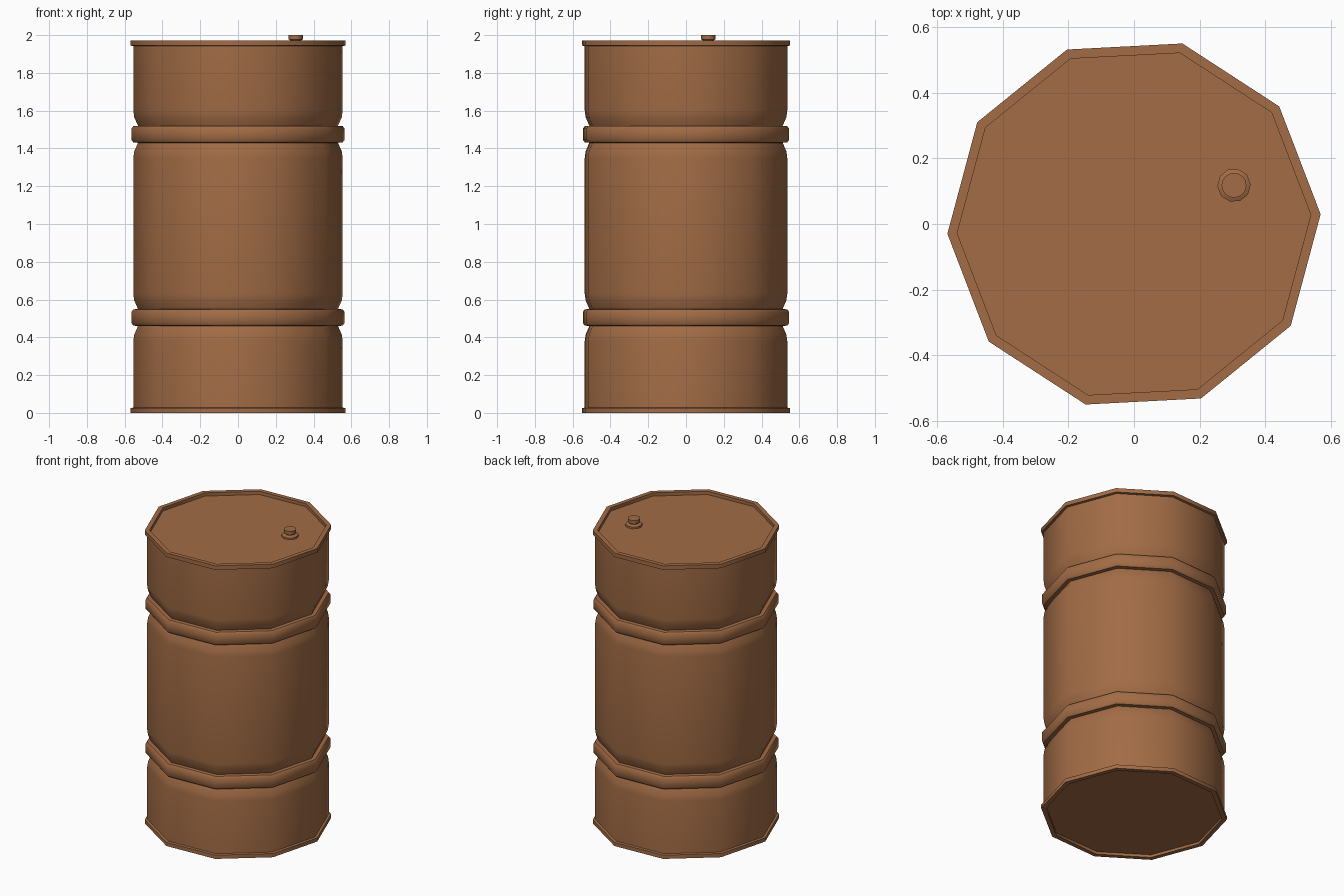
import bpy, math

if "Cube" in bpy.data.objects:
    bpy.data.objects.remove(bpy.data.objects["Cube"])


def lathe(name, profile, sides, start_deg, centre=(0, 0), angle=42):
    """Revolve (radius, z) points, listed bottom to top, and cap both ends."""
    verts, faces = [], []
    for r, z in profile:
        for i in range(sides):
            a = math.radians(start_deg) + math.tau * i / sides
            verts.append((centre[0] + r * math.cos(a), centre[1] + r * math.sin(a), z))
    for j in range(len(profile) - 1):
        for i in range(sides):
            k = (i + 1) % sides
            faces.append((j * sides + i, j * sides + k,
                          (j + 1) * sides + k, (j + 1) * sides + i))
    faces.append(tuple(reversed(range(sides))))
    last = (len(profile) - 1) * sides
    faces.append(tuple(range(last, last + sides)))
    mesh = bpy.data.meshes.new(name)
    mesh.from_pydata(verts, [], faces)
    obj = bpy.data.objects.new(name, mesh)
    bpy.context.collection.objects.link(obj)
    mesh.materials.append(rust)
    bpy.ops.object.select_all(action='DESELECT')
    obj.select_set(True)
    bpy.context.view_layer.objects.active = obj
    bpy.ops.object.shade_smooth_by_angle(angle=math.radians(angle))
    return obj


rust = bpy.data.materials.new("rusty_brown")
rust.diffuse_color = (0.36, 0.15, 0.06, 1)
rust.use_nodes = True
rust.node_tree.nodes["Principled BSDF"].inputs["Base Color"].default_value = rust.diffuse_color

# Rolling hoop: pinched wall either side of a rounded ring
def hoop(z):
    return [(0.555, z - 0.125), (0.55, z - 0.09), (0.53, z - 0.045),
            (0.555, z - 0.043), (0.565, z - 0.03), (0.565, z + 0.03),
            (0.555, z + 0.043), (0.53, z + 0.045),
            (0.55, z + 0.09), (0.555, z + 0.125)]

# Drum: recessed base, bottom rim, wall with two hoops, top rim, recessed lid
bottom = [(0.54, 0.018), (0.54, 0), (0.57, 0), (0.57, 0.025), (0.555, 0.028)]
top = [(0.555, 1.942), (0.57, 1.945), (0.57, 1.972), (0.54, 1.972), (0.54, 1.95)]
lathe("drum", bottom + hoop(0.505) + hoop(1.475) + top, 10, 3)

# Bung: flange on the lid with a raised plug
bung_at = (0.305, 0.118)
lathe("bung_flange", [(0.051, 1.945), (0.051, 1.962), (0.036, 1.97)], 10, 3, bung_at)
lathe("bung_plug", [(0.03, 1.95), (0.03, 1.974), (0.038, 1.978), (0.038, 2.0)],
      16, 0, bung_at)
